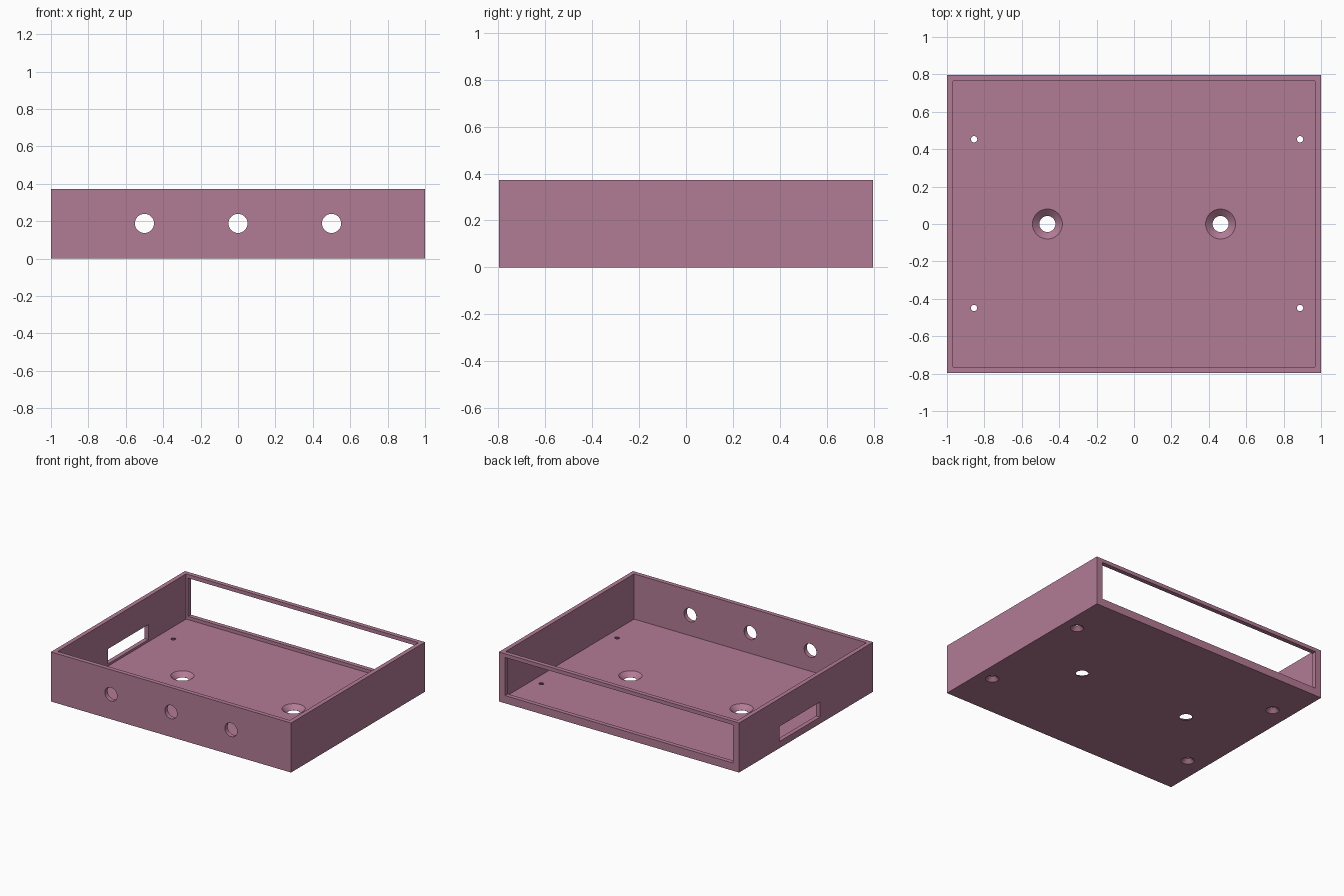
import bpy, bmesh, math
from mathutils import Matrix

if "Cube" in bpy.data.objects:
    bpy.data.objects.remove(bpy.data.objects["Cube"])

HX, HY, H = 1.0, 0.797, 0.373   # half length, half depth, height
T = 0.033                       # wall and floor thickness
E = 0.02                        # overshoot of cutters


def make_object(name, bm):
    bmesh.ops.recalc_face_normals(bm, faces=bm.faces)
    me = bpy.data.meshes.new(name)
    bm.to_mesh(me)
    bm.free()
    ob = bpy.data.objects.new(name, me)
    bpy.context.collection.objects.link(ob)
    return ob


def box(name, lo, hi):
    bm = bmesh.new()
    size = [b - a for a, b in zip(lo, hi)]
    mid = [(a + b) / 2 for a, b in zip(lo, hi)]
    bmesh.ops.create_cube(bm, size=1, matrix=Matrix.Translation(mid) @ Matrix.Diagonal((*size, 1)))
    return make_object(name, bm)


def lathe(name, profile, matrix, n=48):
    """Closed solid turned from (radius, height) pairs about the local z axis."""
    bm = bmesh.new()
    rings = [[bm.verts.new((r * math.cos(2 * math.pi * i / n), r * math.sin(2 * math.pi * i / n), z))
              for i in range(n)] for r, z in profile]
    for a, b in zip(rings, rings[1:]):
        for i in range(n):
            j = (i + 1) % n
            bm.faces.new((a[i], a[j], b[j], b[i]))
    bm.faces.new(rings[0][::-1])
    bm.faces.new(rings[-1])
    bm.transform(matrix)
    return make_object(name, bm)


# Outer block
body = box("enclosure_tray", (-HX, -HY, 0), (HX, HY, H))

# Cavity, rear panel opening and left side slot
cutters = [
    box("cavity_cutter", (-HX + T, -HY + T, T), (HX - T, HY - T, H + 0.1)),
    box("rear_opening_cutter", (-0.95, HY - T - E, 0.058), (0.95, HY + E, 0.345)),
    box("side_slot_cutter", (-HX - E, -0.165, 0.05), (-HX + T + E, 0.315, 0.163)),
]

# Three round holes in the front wall
for x in (-0.5, 0, 0.5):
    m = Matrix.Translation((x, -HY, 0.188)) @ Matrix.Rotation(math.pi / 2, 4, 'X')
    cutters.append(lathe("front_hole_cutter", [(0.051, -T - E), (0.051, E)], m))

# Two large floor holes, countersunk from inside
for x in (-0.463, 0.463):
    cutters.append(lathe("floor_hole_cutter",
                         [(0.043, -E), (0.043, 0.001), (0.08, T), (0.08, T + E)],
                         Matrix.Translation((x, 0, 0))))

# Four small screw holes, countersunk from below
for x in (-0.855, 0.888):
    for y in (-0.449, 0.453):
        cutters.append(lathe("screw_hole_cutter",
                             [(0.046, -E), (0.046, 0), (0.017, 0.029), (0.017, T + E)],
                             Matrix.Translation((x, y, 0))))

# Cut everything and remove the helpers
bpy.context.view_layer.objects.active = body
body.select_set(True)
for c in cutters:
    mod = body.modifiers.new("cut", 'BOOLEAN')
    mod.operation = 'DIFFERENCE'
    mod.solver = 'EXACT'
    mod.object = c
    bpy.ops.object.modifier_apply(modifier=mod.name)
    bpy.data.objects.remove(c)

bpy.ops.object.shade_smooth_by_angle(angle=math.radians(25))

mat = bpy.data.materials.new("mauve_plastic")
mat.diffuse_color = (0.45, 0.2, 0.3, 1)
mat.use_nodes = True
mat.node_tree.nodes["Principled BSDF"].inputs["Base Color"].default_value = mat.diffuse_color
body.data.materials.clear()
body.data.materials.append(mat)
